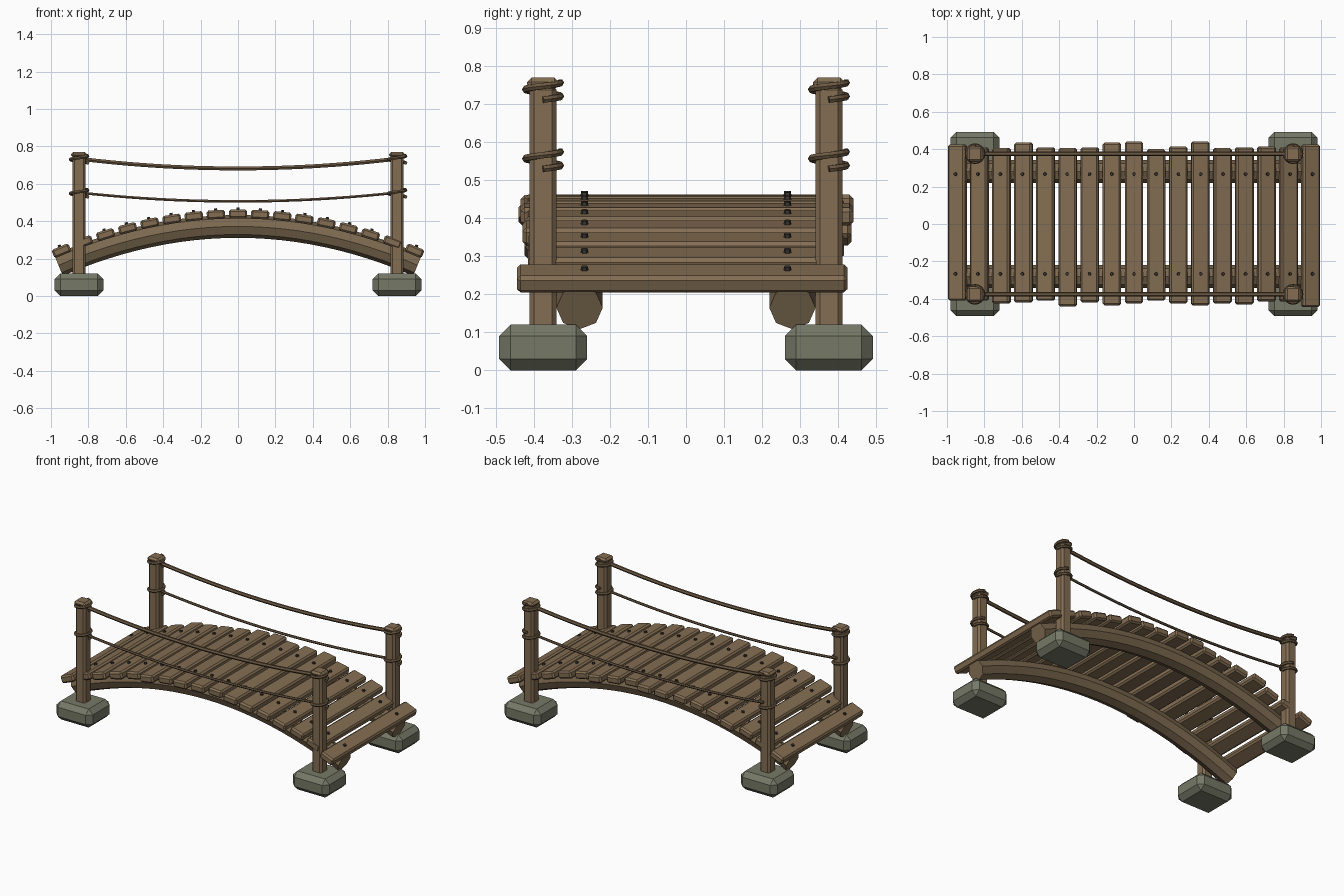
import bpy, bmesh, math
from mathutils import Matrix, Vector

cube = bpy.data.objects.get("Cube")
if cube:
    bpy.data.objects.remove(cube, do_unlink=True)


def material(name, colour):
    m = bpy.data.materials.new(name)
    m.use_nodes = True
    m.diffuse_color = (*colour, 1)
    bsdf = m.node_tree.nodes["Principled BSDF"]
    bsdf.inputs["Base Color"].default_value = (*colour, 1)
    bsdf.inputs["Roughness"].default_value = 0.9
    return m


WOOD = material("plank wood", (0.23, 0.155, 0.085))
BEAM = material("beam wood", (0.20, 0.14, 0.078))
ROPE = material("rope brown", (0.15, 0.10, 0.055))
STONE = material("grey green stone", (0.18, 0.19, 0.135))
IRON = material("dark iron", (0.045, 0.038, 0.032))


def finish(name, bm, mat):
    bmesh.ops.recalc_face_normals(bm, faces=bm.faces)
    mesh = bpy.data.meshes.new(name)
    bm.to_mesh(mesh)
    bm.free()
    mesh.materials.append(mat)
    ob = bpy.data.objects.new(name, mesh)
    bpy.context.collection.objects.link(ob)
    return ob


def block(name, size, place, mat, bevel):
    """Chamfered box."""
    bm = bmesh.new()
    bmesh.ops.create_cube(bm, size=1)
    bmesh.ops.scale(bm, vec=size, verts=bm.verts)
    bmesh.ops.bevel(bm, geom=bm.edges[:], offset=bevel, segments=1,
                    profile=0.5, affect='EDGES')
    bm.transform(place)
    return finish(name, bm, mat)


def tube(name, path, radius, sides, mat):
    """Sweep a regular polygon along a path, with closed ends."""
    bm = bmesh.new()
    rings = []
    for i, p in enumerate(path):
        along = (path[min(i + 1, len(path) - 1)] - path[max(i - 1, 0)]).normalized()
        side = along.cross(Vector((0, 0, 1))).normalized()
        up = side.cross(along)
        rings.append([bm.verts.new(p + radius * (side * math.cos(a) + up * math.sin(a)))
                      for a in (math.tau * k / sides for k in range(sides))])
    for a, b in zip(rings, rings[1:]):
        for k in range(sides):
            n = (k + 1) % sides
            bm.faces.new((a[k], a[n], b[n], b[k]))
    bm.faces.new(rings[0])
    bm.faces.new(rings[-1])
    return finish(name, bm, mat)


def arch(x, crown, drop=0.225):
    return crown - drop * x * x


# Arched support beams
for label, y in (("front", -0.28), ("back", 0.28)):
    xs = [0.96 * (i / 12 - 1) for i in range(25)]
    tube(label + "_beam", [Vector((x, y, arch(x, 0.372))) for x in xs], 0.061, 8, BEAM)

# Deck planks with uneven ends (front reach, back reach), and their nails
reach = [(.41, .425), (.41, .41), (.425, .405), (.42, .435), (.41, .41), (.44, .405),
         (.42, .41), (.435, .435), (.425, .44), (.41, .40), (.425, .415), (.435, .44),
         (.425, .405), (.43, .41), (.415, .415), (.415, .41), (.445, .425)]
for i, (front, back) in enumerate(reach):
    x = 0.118 * (i - 8)
    place = (Matrix.Translation((x, 0, arch(x, 0.438, 0.22)))
             @ Matrix.Rotation(math.atan(0.44 * x), 4, 'Y'))
    block(f"plank_{i + 1}", (0.098, front + back, 0.048),
          place @ Matrix.Translation((0, (back - front) / 2, 0)), WOOD, 0.01)
    for y in (-0.267, 0.267):
        bm = bmesh.new()
        bmesh.ops.create_cone(bm, cap_ends=True, segments=6, radius1=0.011,
                              radius2=0.009, depth=0.02)
        bm.transform(place @ Matrix.Translation((0, y, 0.024)))
        finish(f"nail_{i + 1}", bm, IRON)

# Foundation stones, posts, caps and rope lashings at each corner
for sx, xname in ((-1, "right"), (1, "left")):
    for sy, yname in ((-1, "front"), (1, "back")):
        corner = f"{yname}_{xname}_"
        x, y = 0.85 * sx, 0.376 * sy
        block(corner + "stone", (0.26, 0.232, 0.12),
              Matrix.Translation((x, y, 0.06)), STONE, 0.03)
        block(corner + "post", (0.071, 0.071, 0.66),
              Matrix.Translation((x, y, 0.42)), WOOD, 0.012)
        block(corner + "post_cap", (0.084, 0.084, 0.03),
              Matrix.Translation((x, y, 0.755)), WOOD, 0.012)
        for level, z in (("upper", 0.712), ("lower", 0.53)):
            coil = []
            for k in range(21):
                t = k / 20
                a = math.tau * 1.25 * t
                coil.append(Vector((x + 0.046 * math.cos(a), y + 0.046 * math.sin(a),
                                    z + 0.045 * t)))
            tube(corner + level + "_lashing", coil, 0.0095, 6, ROPE)

# Sagging hand ropes
for yname, y in (("front", -0.376), ("back", 0.376)):
    for level, low, sag, radius in (("upper", 0.682, 0.052, 0.012),
                                    ("lower", 0.506, 0.047, 0.008)):
        path = [Vector((0.85 * t, y, low + sag * t * t))
                for t in (k / 10 - 1 for k in range(21))]
        tube(f"{yname}_{level}_rope", path, radius, 6, ROPE)
